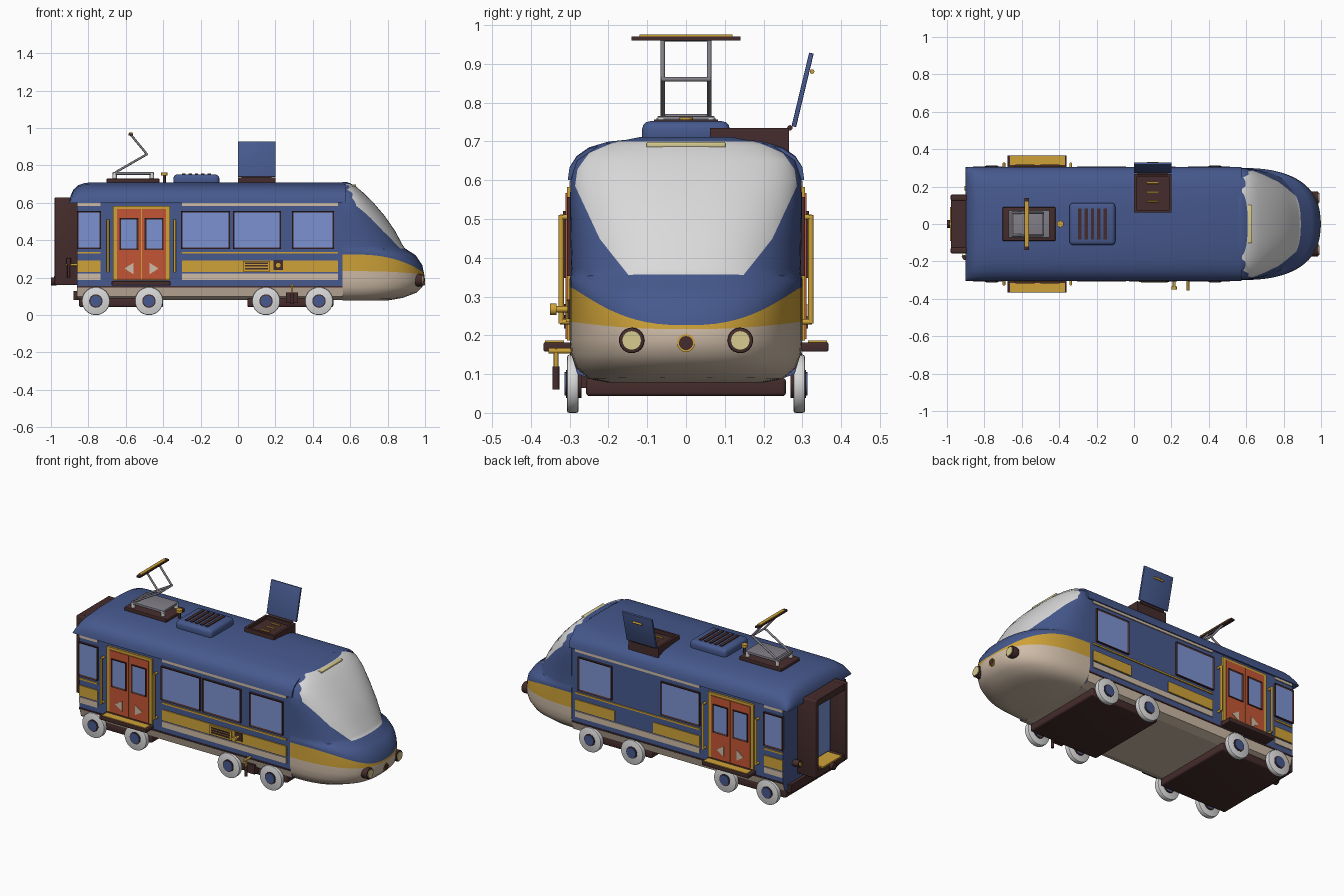
import bpy, bmesh
from math import sin, cos, pi
from mathutils import Vector

if "Cube" in bpy.data.objects:
    bpy.data.objects.remove(bpy.data.objects["Cube"])


def paint(name, *rgb):
    m = bpy.data.materials.new(name)
    m.use_nodes = True
    m.diffuse_color = (*rgb, 1)
    node = next(n for n in m.node_tree.nodes if n.type == 'BSDF_PRINCIPLED')
    node.inputs["Base Color"].default_value = (*rgb, 1)
    node.inputs["Roughness"].default_value = .6
    return m


blue = paint("navy blue", .062, .1, .27)
yellow = paint("golden yellow", .62, .36, .04)
cream = paint("cream", .62, .5, .39)
red = paint("door red", .55, .09, .035)
dark = paint("dark brown", .06, .025, .025)
glass = paint("window blue", .2, .29, .64)
pale = paint("light grey", .7, .7, .7)
steel = paint("steel grey", .22, .21, .24)
lamp = paint("lamp yellow", .68, .6, .28)


def finish(name, bm, *mats, smooth=False):
    bmesh.ops.recalc_face_normals(bm, faces=bm.faces)
    mesh = bpy.data.meshes.new(name)
    bm.to_mesh(mesh)
    bm.free()
    ob = bpy.data.objects.new(name, mesh)
    bpy.context.collection.objects.link(ob)
    for m in mats:
        mesh.materials.append(m)
    if smooth:
        bpy.ops.object.select_all(action='DESELECT')
        ob.select_set(True)
        bpy.context.view_layer.objects.active = ob
        bpy.ops.object.shade_smooth_by_angle(angle=pi / 5)
    return ob


def box_mesh(xs, ys, zs):
    bm = bmesh.new()
    bmesh.ops.create_cube(bm, size=1)
    for v in bm.verts:
        v.co = [(min(r) + max(r)) / 2 + c * abs(r[1] - r[0]) for c, r in zip(v.co, (xs, ys, zs))]
    return bm


def box(name, xs, ys, zs, mat, bevel=0):
    bm = box_mesh(xs, ys, zs)
    if bevel:
        bmesh.ops.bevel(bm, geom=bm.edges[:], offset=bevel, segments=3, profile=.5, affect='EDGES')
    return finish(name, bm, mat, smooth=bevel > 0)


def pane(name, xs, ys, zs, facing, frame, fill):
    # Box with a recessed panel on the face that points along facing
    bm = box_mesh(xs, ys, zs)
    bm.normal_update()
    face = max(bm.faces, key=lambda f: f.normal.dot(facing))
    bmesh.ops.inset_individual(bm, faces=[face], thickness=.012, depth=-.005)
    face.material_index = 1
    return finish(name, bm, frame, fill)


def rod(name, start, end, radius, mat, sides=24, bevel=0):
    a, b = Vector(start), Vector(end)
    bm = bmesh.new()
    bmesh.ops.create_cone(bm, cap_ends=True, segments=sides, radius1=radius, radius2=radius, depth=(b - a).length)
    if bevel:
        rims = [e for e in bm.edges if abs(e.verts[0].co.z - e.verts[1].co.z) < .001]
        bmesh.ops.bevel(bm, geom=rims, offset=bevel, segments=2, profile=.5, affect='EDGES')
    spin = (b - a).to_track_quat('Z', 'Y')
    for v in bm.verts:
        v.co = spin @ v.co + (a + b) / 2
    return finish(name, bm, mat, smooth=True)


def loft(rings, band=lambda i: 0):
    bm = bmesh.new()
    rows = [[bm.verts.new(p) for p in ring] for ring in rings]
    n = len(rows[0])
    for i in range(len(rows) - 1):
        for j in range(n):
            k = (j + 1) % n
            f = bm.faces.new((rows[i][j], rows[i][k], rows[i + 1][k], rows[i + 1][j]))
            f.material_index = band(i)
    bm.faces.new(rows[0]).material_index = band(0)
    bm.faces.new(rows[-1]).material_index = band(len(rows) - 2)
    return bm


def mirrored(half):
    return half + [(-y, z) for y, z in reversed(half)]


# Carriage walls with cream skirt
section = mirrored([(.23, .082), (.28, .1), (.295, .15), (.295, .61)])
bm = loft([[(x, y, z) for y, z in section] for x in (-.86, .562)])
for f in bm.faces:
    c = f.calc_center_median()
    f.material_index = int(c.z < .15)
finish("carriage_body", bm, blue, cream)

# Roof with rounded rear end
section = mirrored([(.305, 0), (.3, .3), (.282, .55), (.25, .75), (.2, .88), (.1, .97)])
ends = [(-.9, .12), (-.895, .35), (-.88, .65), (-.855, .86), (-.82, .97), (-.78, 1), (.565, 1), (.575, .96)]
finish("roof", loft([[(x, y, .6 + .113 * z * s) for y, z in section] for x, s in ends]), blue, smooth=True)

# Streamlined nose: rows of side height, tip height, reach, half width
rows = [(.078, .078, .8, .2), (.088, .092, .88, .25), (.115, .12, .955, .282), (.15, .15, .985, .296),
        (.19, .185, .998, .3), (.235, .216, .996, .3), (.325, .226, .994, .3), (.335, .267, .985, .3),
        (.345, .32, .95, .3), (.352, .357, .892, .298), (.37, .375, .88, .296), (.45, .45, .84, .298),
        (.53, .53, .785, .299), (.6, .6, .725, .298), (.65, .65, .675, .282), (.69, .69, .628, .225),
        (.711, .711, .585, .12)]
rings = []
for side, tip, reach, wide in rows:
    ring = []
    for j in range(37):
        u = max(sin(pi * j / 36), 0) ** .8
        c = cos(pi * j / 36)
        y = wide * abs(c) ** .8 * (1 if c > 0 else -1)
        ring.append((.56 + (reach - .56) * u, y, side + (tip - side) * u ** 3))
    rings.append(ring)
bm = loft(rings, lambda i: 1 if i < 5 else 2 if i == 5 else 0 if i < 9 else 3)
# Cut the windscreen outline into the cab
outline = [(.144, .35), (.222, .448), (.286, .585), (.28, .628), (.25, .67), (.18, .7), (0, .7)]
cuts = []
for (y0, z0), (y1, z1) in zip(outline, outline[1:]):
    for s in (1, -1):
        cuts.append((Vector((0, s * y0, z0)), Vector((0, s * (z1 - z0), y0 - y1)).normalized()))
for point, normal in cuts:
    cab = [f for f in bm.faces if f.material_index == 3]
    geom = cab + list({e for f in cab for e in f.edges}) + list({v for f in cab for v in f.verts})
    bmesh.ops.bisect_plane(bm, geom=geom, plane_co=point, plane_no=normal, dist=.0001)
for f in bm.faces:
    if f.material_index == 3:
        c = f.calc_center_median()
        inside = all((c - p).dot(n) < 0 for p, n in cuts)
        f.material_index = 3 if inside and c.x > .575 else 0
finish("nose", bm, blue, cream, yellow, pale, smooth=True)

# Lights on the nose
box("roof_light_bar", (.6, .632), (-.102, .102), (.684, .698), lamp, .004)
for s in (1, -1):
    rod("headlight_ring", (.94, s * .14, .187), (.987, s * .14, .187), .033, dark, bevel=.004)
    rod("headlight_lens", (.97, s * .14, .187), (.991, s * .14, .187), .025, lamp)
rod("nose_socket_ring", (.98, 0, .18), (.998, 0, .18), .023, yellow)
rod("nose_socket", (.98, 0, .18), (1, 0, .18), .018, dark)

# Both sides
for s in (1, -1):
    out = Vector((0, s, 0))

    def depth(a, b):
        return s * (.295 + a), s * (.295 + b)

    def plate(name, x0, x1, z0, z1, mat, thick=.006):
        return box(name, (x0, x1), depth(-.005, thick), (z0, z1), mat)

    # Windows and painted bands
    windows = [(-.862, -.733), (-.305, -.043), (.289, .513)] + ([(-.027, .23)] if s < 0 else [])
    for x0, x1 in windows:
        pane("window", (x0, x1), depth(-.01, .012), (.353, .557), out, dark, glass)
    for x0, x1 in ((-.858, -.735), (-.3, .535)):
        plate("upper_cream_strip", x0, x1, .583, .598, cream)
        plate("thin_yellow_strip", x0, x1, .328, .338, yellow)
        plate("lower_cream_strip", x0, x1, .187, .222, cream)
    bands = [(-.858, -.735)] + ([(-.3, .535)] if s < 0 else [(-.3, .01), (.27, .535)])
    for x0, x1 in bands:
        plate("yellow_band", x0, x1, .23, .293, yellow)
    plate("sill_strip", -.86, .56, .148, .156, dark, .004)

    # Double door, step and handrails
    plate("door_frame", -.668, -.364, .187, .583, yellow, .012)
    for d in (1, -1):
        mid = -.516 + d * .067
        plate("door_leaf", mid - .064, mid + .064, .19, .567, red, .016)
        pane("door_window", (mid - .05, mid + .05), depth(.01, .022), (.348, .52), out, dark, glass)
        arrow = [(mid + d * .024, .249), (mid - d * .024, .28), (mid - d * .024, .218)]
        finish("door_arrow", loft([[(x, y, z) for x, z in arrow] for y in depth(.01, .019)]), cream)
        x = -.517 + d * .178
        rod("handrail", (x, s * .322, .23), (x, s * .322, .51), .007, yellow, 12)
        for z in (.235, .505):
            rod("handrail_mount", (x, s * .29, z), (x, s * .325, z), .007, yellow, 12)
    box("door_step", (-.676, -.361), depth(-.02, .072), (.158, .182), dark, .004)
    box("step_tread", (-.662, -.37), depth(.02, .068), (.18, .186), yellow)

    # Wheels
    for x in (-.76, -.476, .15, .433):
        rod("wheel", (x, s * .277, .075), (x, s * .307, .075), .075, pale, 32, .006)
        rod("wheel_hub_ring", (x, s * .27, .075), (x, s * .309, .075), .036, dark)
        rod("wheel_hub", (x, s * .27, .075), (x, s * .313, .075), .03, blue)

# Service grille, knob and hanging crank on the front side
box("grille_panel", (.027, .172), (-.31, -.29), (.234, .29), yellow)
for i in range(3):
    box("grille_slat", (.038, .161), (-.314, -.3), (.245 + i * .014, .253 + i * .014), dark)
box("knob_plate", (.19, .24), (-.305, -.29), (.242, .292), dark)
rod("knob_stem", (.215, -.29, .267), (.215, -.34, .267), .008, yellow, 12)
rod("knob", (.215, -.334, .267), (.215, -.35, .267), .015, yellow)
rod("crank_arm", (.289, -.26, .16), (.289, -.355, .16), .007, yellow, 12)
rod("crank_stem", (.289, -.335, .165), (.289, -.335, .11), .006, yellow, 12)
rod("crank_grip", (.289, -.335, .06), (.289, -.335, .12), .009, dark, 12)
box("crank_box", (.257, .32), (-.3, -.25), (.064, .12), dark)

# Underframe
for x0, x1 in ((-.85, -.4), (.05, .51)):
    box("bogie", (x0, x1), (-.258, .258), (.043, .09), dark, .01)
box("rear_sill", (-.88, -.8), (-.25, .25), (.08, .13), dark)

# Rear gangway
for s in (1, -1):
    box("gangway_wall", (-.98, -.85), (s * .125, s * .157), (.16, .63), dark, .006)
    pane("rear_door", (-.885, -.85), (0, s * .125), (.2, .59), Vector((-1, 0, 0)), blue, glass)
box("gangway_top", (-.978, -.85), (-.13, .13), (.59, .628), dark)
box("gangway_floor", (-.978, -.85), (-.13, .13), (.16, .2), dark)
box("gangway_tread", (-.985, -.89), (-.09, .09), (.198, .208), yellow)
rod("coupler", (-.97, 0, .18), (-1, 0, .18), .021, dark)
rod("rear_knob", (-.85, .19, .24), (-.9, .19, .24), .02, dark)
rod("rear_knob_cap", (-.89, .19, .24), (-.906, .19, .24), .012, yellow)
rod("rear_lever", (-.905, -.18, .2), (-.905, -.18, .28), .008, dark, 12)
rod("rear_lever_arm", (-.85, -.19, .27), (-.92, -.17, .27), .007, yellow, 12)
rod("rear_lever_grip", (-.905, -.18, .27), (-.905, -.18, .305), .012, dark, 12)

# Pantograph
box("pantograph_base", (-.702, -.42), (-.09, .09), (.705, .73), dark, .004)
box("pantograph_plate", (-.67, -.45), (-.074, .074), (.75, .765), steel, .003)
for x in (-.66, -.46):
    for y in (-.064, .064):
        rod("insulator", (x, y, .725), (x, y, .76), .012, pale, 12)
joints = [(-.652, .765), (-.487, .86), (-.572, .963)]
for s in (1, -1):
    for (x0, z0), (x1, z1) in zip(joints, joints[1:]):
        rod("pantograph_arm", (x0, s * .06, z0), (x1, s * .06, z1), .006, steel, 12)
for x, z in joints:
    rod("pantograph_crossbar", (x, -.065, z), (x, .065, z), .006, steel, 12)
box("pantograph_head", (-.586, -.562), (-.14, .14), (.96, .97), dark)
box("contact_strip", (-.584, -.564), (-.12, .12), (.968, .975), yellow)
rod("roof_post", (-.394, 0, .705), (-.394, 0, .75), .008, dark, 12)
rod("roof_post_cap", (-.394, 0, .745), (-.394, 0, .762), .018, yellow)

# Roof vent
box("roof_vent", (-.345, -.1), (-.113, .113), (.69, .752), blue, .02)
for i in range(5):
    x = -.29 + i * .034
    box("vent_slat", (x - .009, x + .009), (-.082, .082), (.745, .757), dark)

# Open roof hatch with lid
for y in (.062, .252):
    box("hatch_rim", (0, .2), (y, y + .014), (.66, .735), dark)
for x in (0, .186):
    box("hatch_rim_end", (x, x + .014), (.064, .264), (.66, .735), dark)
box("hatch_well", (.005, .195), (.066, .262), (.66, .716), dark)
for y in (.12, .17, .22):
    rod("hatch_rung", (.07, y, .72), (.13, y, .72), .005, yellow, 8)
lid = box("hatch_lid", (0, .2), (-.006, .006), (0, .195), blue, .002)
lid.location = (0, .278, .738)
lid.rotation_euler.x = -.235
rod("lid_handle", (.07, .325, .88), (.13, .325, .88), .006, yellow, 12)
rod("lid_hinge", (.02, .268, .735), (.18, .268, .735), .007, dark, 12)
